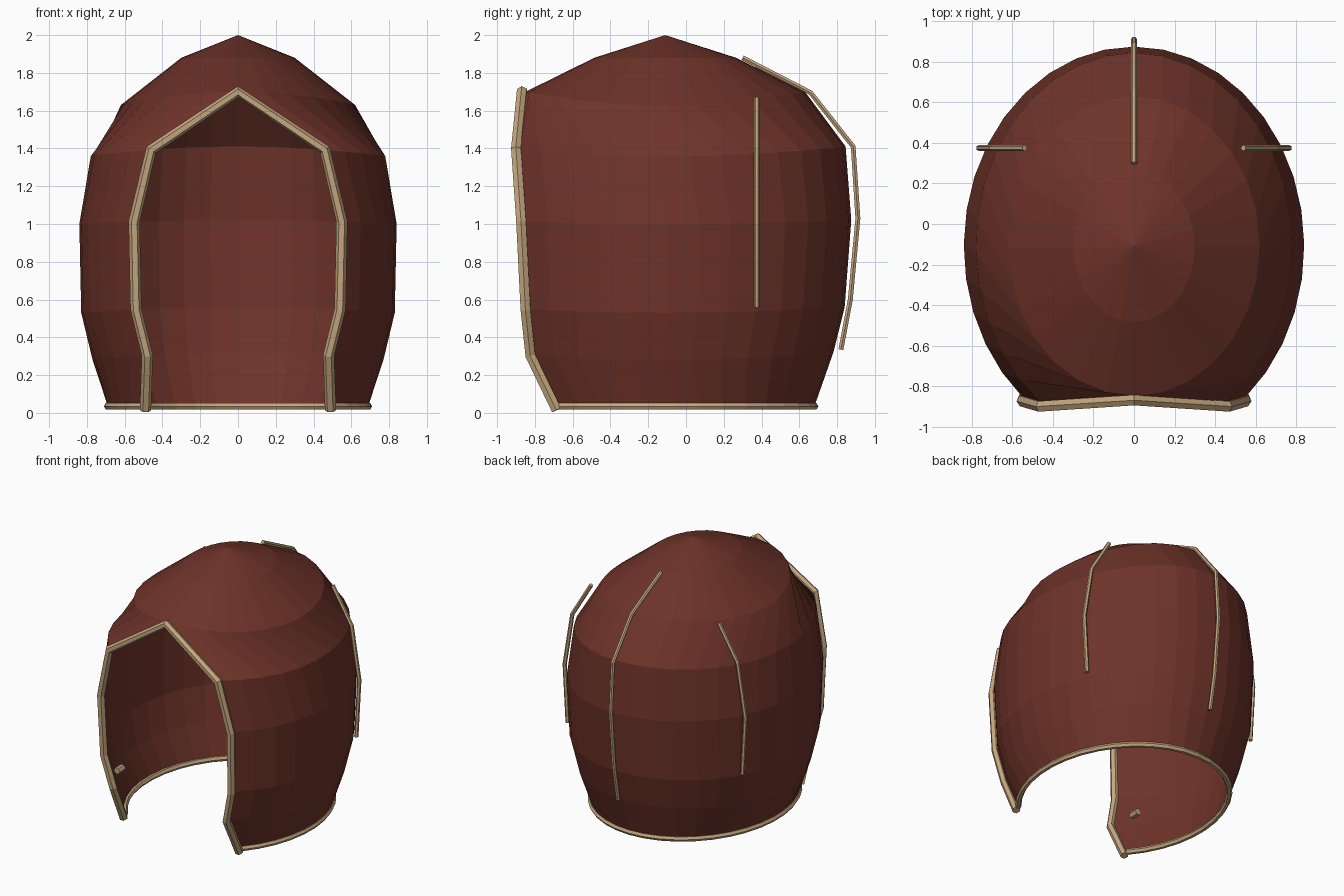
import bpy, bmesh, math
from mathutils import Vector

if "Cube" in bpy.data.objects:
    bpy.data.objects.remove(bpy.data.objects["Cube"])

def material(name, rgb):
    m = bpy.data.materials.new(name)
    m.diffuse_color = (*rgb, 1)
    m.use_nodes = True
    m.node_tree.nodes["Principled BSDF"].inputs["Base Color"].default_value = m.diffuse_color
    return m

CLOTH = material("russet_cloth", (0.155, 0.033, 0.022))
CORD = material("tan_cord", (0.56, 0.39, 0.215))

SPANS = 28
CY = -0.11          # all rings share this centre in y
# Each ring: side height, extra height at front/back, x radius, y radius, half opening width
RINGS = [
    (0.035, 0.00, 0.69, 0.79, 0.49),
    (0.28, 0.04, 0.77, 0.89, 0.48),
    (0.53, 0.03, 0.83, 0.95, 0.54),
    (1.00, 0.02, 0.84, 0.985, 0.55),
    (1.36, 0.05, 0.78, 0.955, 0.46),
    (1.63, 0.07, 0.62, 0.74, 0.0),
    (1.88, 0.00, 0.30, 0.375, 0.0),
]

def ring_points(z, lift, rx, ry, gap):
    """Points from one opening edge, around the back, to the other edge."""
    start = math.asin(gap / rx)
    pts = []
    for i in range(SPANS + 1):
        a = start + (2 * math.pi - 2 * start) * i / SPANS
        pts.append(Vector((rx * math.sin(a), CY - ry * math.cos(a),
                           z + lift * math.cos(a) ** 2)))
    return pts

rings = [ring_points(*r) for r in RINGS]

def add_mesh(name, mesh, mat):
    ob = bpy.data.objects.new(name, mesh)
    bpy.context.collection.objects.link(ob)
    mesh.materials.clear()
    mesh.materials.append(mat)
    return ob

# Hood shell: open bands below, closed dome above
bm = bmesh.new()
grid = [[bm.verts.new(p) for p in ring] for ring in rings]
for lo, hi in zip(grid, grid[1:]):
    for i in range(SPANS):
        bm.faces.new((lo[i], lo[i + 1], hi[i + 1], hi[i]))
tip = bm.verts.new((0, CY, 2.0))
for a, b in zip(grid[-1], grid[-1][1:]):
    bm.faces.new((a, b, tip))
bmesh.ops.remove_doubles(bm, verts=bm.verts, dist=0.0005)
mesh = bpy.data.meshes.new("hood_shell")
bm.to_mesh(mesh)
bm.free()
add_mesh("hood_shell", mesh, CLOTH)

def cord(name, pts, radius):
    """Faceted tube along a polyline."""
    cu = bpy.data.curves.new(name, 'CURVE')
    cu.dimensions = '3D'
    cu.bevel_depth = radius
    cu.bevel_resolution = 1
    cu.use_fill_caps = True
    sp = cu.splines.new('POLY')
    sp.points.add(len(pts) - 1)
    for p, co in zip(sp.points, pts):
        p.co = (*co, 1)
    sp.use_smooth = False
    tmp = bpy.data.objects.new(name + "_path", cu)
    bpy.context.collection.objects.link(tmp)
    bpy.context.view_layer.update()
    dg = bpy.context.evaluated_depsgraph_get()
    me = bpy.data.meshes.new_from_object(tmp.evaluated_get(dg))
    bpy.data.objects.remove(tmp)
    for f in me.polygons:
        f.use_smooth = False
    return add_mesh(name, me, CORD)

# Trim around the face opening, pushed slightly forward of the shell edge
push = Vector((0, -0.018, 0))
edge = [r[0] + push for r in rings[:6]]
edge[0].z = 0.015
other = [Vector((-p.x, p.y, p.z)) for p in edge[-2::-1]]
cord("opening_trim", edge + other, 0.03)

# Hem around the bottom
cord("hem_trim", [p * 1.0 for p in rings[0]], 0.021)

# Raised seam down the back
cord("back_seam", [(0, 0.30, 1.88), (0, 0.66, 1.695), (0, 0.885, 1.41),
                   (0, 0.91, 1.03), (0, 0.87, 0.60), (0, 0.82, 0.335)], 0.015)

# Side seams and small toggles inside the front edges
for s, side in ((1, "right"), (-1, "left")):
    cord(side + "_seam", [(s * x, 0.375, z) for x, z in
         ((0.54, 1.665), (0.70, 1.40), (0.765, 1.00), (0.74, 0.56))], 0.015)
    cord(side + "_toggle", [(s * 0.55, -0.68, 0.355), (s * 0.55, -0.61, 0.355)], 0.026)
